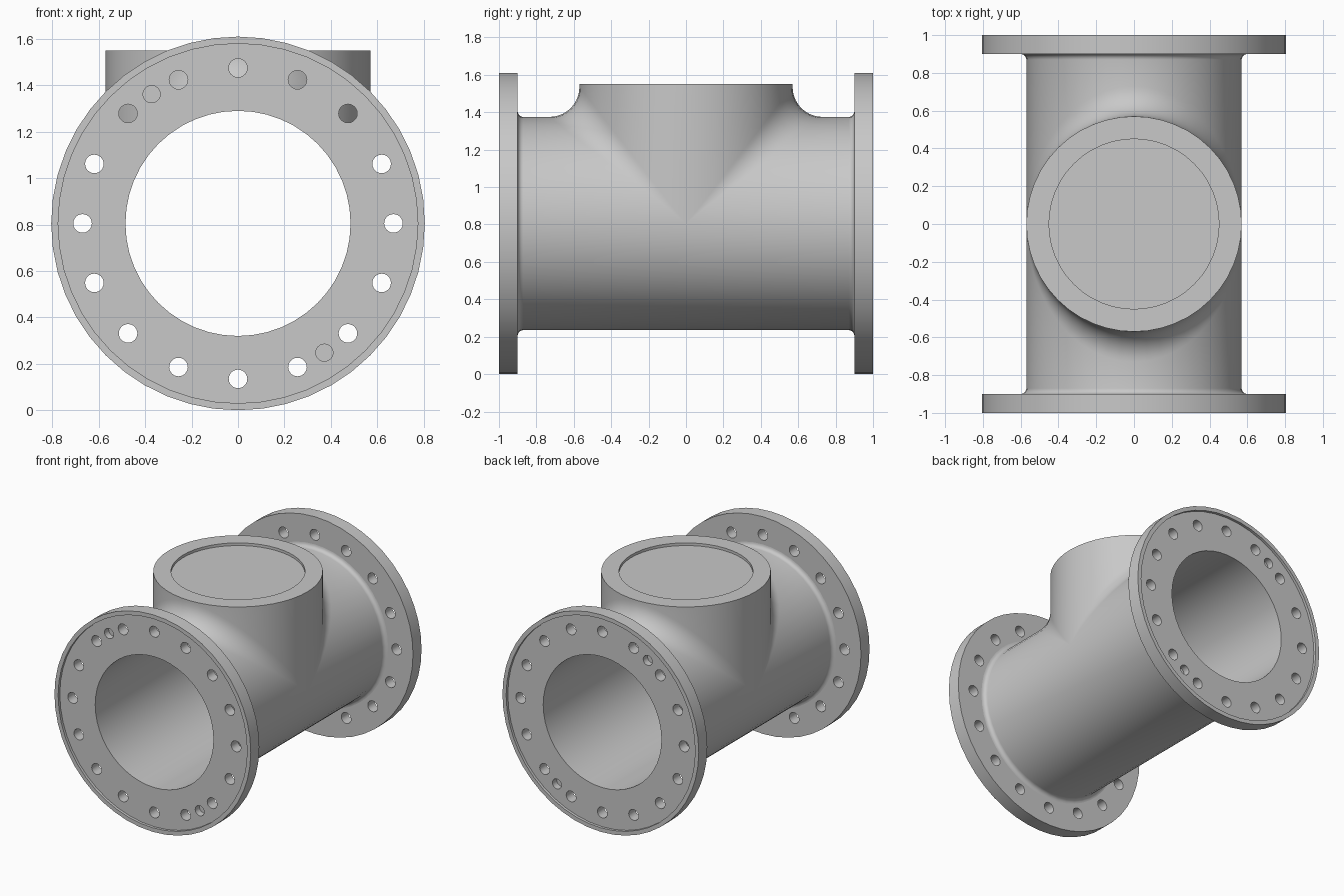
import bpy, bmesh
from math import sin, cos, pi, radians
from mathutils import Vector, Matrix

if "Cube" in bpy.data.objects:
    bpy.data.objects.remove(bpy.data.objects["Cube"], do_unlink=True)

AXIS = 0.805      # height of the main pipe axis, also the flange radius
PIPE = 0.57       # outer radius of pipe and branch
BORE = 0.485      # inner radius
CROTCH = 0.16     # fillet between pipe and branch
ROOT = 0.03       # fillet between pipe and flange
FACE = 0.9        # inner face of each flange
TOP = 1.55 - AXIS
LIP = 0.02        # depth of the shallow recesses
SEG = 48

grey = bpy.data.materials.new("steel_grey")
grey.use_nodes = True
colour = (0.58, 0.58, 0.58, 1)
grey.diffuse_color = colour
grey.node_tree.nodes["Principled BSDF"].inputs["Base Color"].default_value = colour


def finish(bm, name):
    bmesh.ops.remove_doubles(bm, verts=bm.verts, dist=0.0005)
    bmesh.ops.recalc_face_normals(bm, faces=bm.faces)
    mesh = bpy.data.meshes.new(name)
    bm.to_mesh(mesh)
    bm.free()
    mesh.materials.append(grey)
    ob = bpy.data.objects.new(name, mesh)
    bpy.context.collection.objects.link(ob)
    ob.location.z = AXIS
    return ob


def smooth(ob):
    bpy.ops.object.select_all(action="DESELECT")
    ob.select_set(True)
    bpy.context.view_layer.objects.active = ob
    bpy.ops.object.shade_smooth_by_angle(angle=radians(30))


def skin(bm, columns):
    """Join neighbouring columns of points with quads."""
    grid = [[bm.verts.new(p) for p in col] for col in columns]
    for a, b in zip(grid, grid[1:]):
        for i in range(len(a) - 1):
            bm.faces.new((a[i], a[i + 1], b[i + 1], b[i]))


def around(a, r, y):
    """Point on a circle about the pipe axis, angle measured from the top."""
    return Vector((r * sin(a), y, r * cos(a)))


def pipe_end(a):
    """Flange root fillet, then the end ring, then the bore to the middle."""
    pts = []
    for i in range(6):
        t = pi / 2 * i / 5
        pts.append(around(a, PIPE + ROOT * (1 - cos(t)), FACE - ROOT + ROOT * sin(t)))
    return pts + [around(a, BORE, FACE), around(a, BORE, 0)]


def upper_column(a):
    """Branch cap, branch wall, rolling crotch fillet and pipe wall."""
    s, c = sin(a), cos(a)
    rim = 0.45
    pts = [Vector((0, 0, TOP - LIP)), Vector((rim * s, rim * c, TOP - LIP)),
           Vector((rim * s, rim * c, TOP)), Vector((PIPE * s, PIPE * c, TOP))]
    big = PIPE + CROTCH
    centre = Vector((big * s, big * c, big * c))
    to_branch, to_pipe = Vector((-s, -c, 0)), Vector((-s, 0, -c))
    for i in range(11):
        pts.append(centre + CROTCH * to_branch.slerp(to_pipe, i / 10, to_branch))
    return pts + pipe_end(a)


# Tee body: upper half carries the branch, lower half is plain pipe
bm = bmesh.new()
half = SEG // 2
for side in (1, -1):
    flip = Matrix.Diagonal((1, side, 1))
    upper = [upper_column(-pi / 2 + pi * i / half) for i in range(half + 1)]
    lower = [[around(a, PIPE, 0)] + pipe_end(a)
             for a in (pi / 2 + pi * i / half for i in range(half + 1))]
    for columns in (upper, lower):
        skin(bm, [[flip @ p for p in col] for col in columns])
smooth(finish(bm, "tee_body"))


def drill(bm, angle, radius, y0, y1):
    """Cylinder along y on the bolt circle."""
    where = Vector((0.67 * cos(angle), (y0 + y1) / 2, 0.67 * sin(angle)))
    bmesh.ops.create_cone(bm, cap_ends=True, segments=24, radius1=radius,
                          radius2=radius, depth=abs(y1 - y0),
                          matrix=Matrix.Translation(where) @ Matrix.Rotation(pi / 2, 4, "X"))


# Flanges: lathed ring with a shallow recessed face, bolt holes and two blind holes
def flange(name, side):
    rim = 0.775
    outer = 1.0
    profile = [(BORE, FACE), (BORE, outer - LIP), (rim, outer - LIP),
               (rim, outer), (AXIS, outer), (AXIS, FACE), (BORE, FACE)]
    bm = bmesh.new()
    skin(bm, [[around(2 * pi * i / SEG, r, side * y) for r, y in profile]
              for i in range(SEG + 1)])
    ob = finish(bm, name)

    bm = bmesh.new()
    for i in range(16):
        drill(bm, 2 * pi * i / 16, 0.04, side * 0.8, side * 1.1)
    for degrees in (123.75, -56.25):
        drill(bm, radians(degrees), 0.037, side * 0.93, side * 1.1)
    cutter = finish(bm, name + "_cutter")
    cutter.hide_render = True

    mod = ob.modifiers.new("bolt_holes", "BOOLEAN")
    mod.operation, mod.solver, mod.object = "DIFFERENCE", "EXACT", cutter
    bpy.context.view_layer.objects.active = ob
    bpy.ops.object.modifier_apply(modifier=mod.name)
    bpy.data.objects.remove(cutter, do_unlink=True)
    smooth(ob)


flange("front_flange", -1)
flange("back_flange", 1)
